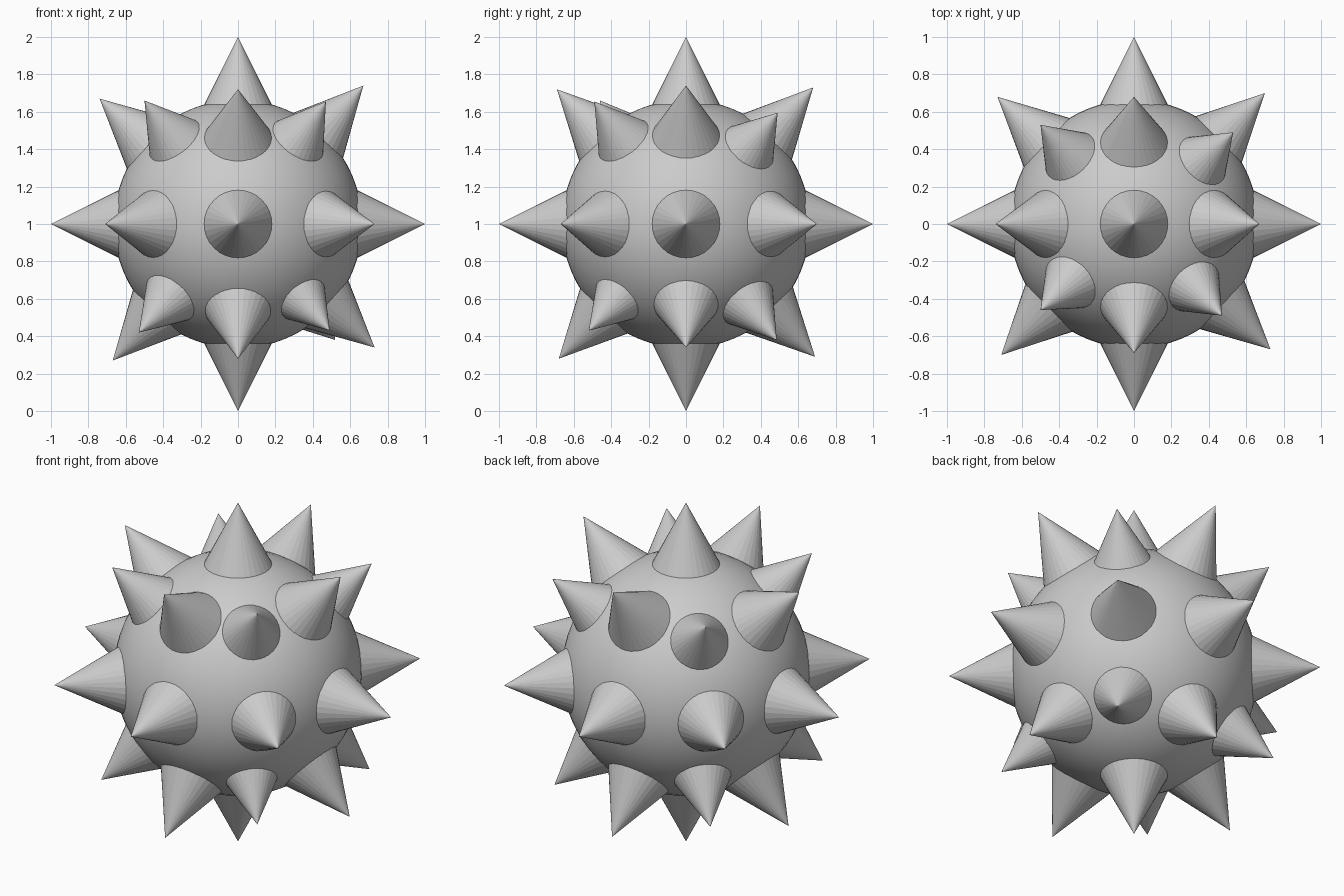
import bpy
from mathutils import Vector

if "Cube" in bpy.data.objects:
    bpy.data.objects.remove(bpy.data.objects["Cube"])

CENTRE = Vector((0, 0, 1))
ROOT = 0.56            # distance from centre where each spike base is buried


def spike(name, tip, taper):
    """Cone pointing outwards from the ball centre, ending at tip."""
    tip = Vector(tip)
    length = tip.length - ROOT
    d = tip.normalized()
    bpy.ops.mesh.primitive_cone_add(
        vertices=32, radius1=length * taper, radius2=0, depth=length,
        location=CENTRE + d * (ROOT + length / 2),
        rotation=d.to_track_quat('Z', 'Y').to_euler())
    bpy.context.object.name = name


# Round body
bpy.ops.mesh.primitive_uv_sphere_add(segments=64, ring_count=32,
                                     radius=0.664, location=CENTRE)
bpy.context.object.name = "ball"
bpy.ops.object.shade_smooth()

# Six spikes on the main axes
for axis in range(3):
    for sign in (-1, 1):
        tip = [0, 0, 0]
        tip[axis] = sign
        spike("axis_spike", tip, 0.5)

# Twelve spikes between pairs of axes, slightly uneven
for a, b in ((-.74, .67), (.67, .74), (.73, -.66), (-.67, -.73)):
    spike("edge_spike", (a, 0, b), 0.5)
for a, b in ((-.69, .72), (.68, .73), (.69, -.71), (-.68, -.72)):
    spike("edge_spike", (0, a, b), 0.5)
for a, b in ((-.73, .68), (.70, .70), (.73, -.67), (-.71, -.70)):
    spike("edge_spike", (a, b, 0), 0.5)

# Eight shorter corner spikes
for tip in ((.47, -.49, .655), (-.50, -.46, .66), (.53, .49, .595),
            (-.50, .53, .60), (-.53, -.52, -.58), (.49, -.52, -.57),
            (.52, .485, -.62), (-.53, .53, -.57)):
    spike("corner_spike", tip, 0.52)
